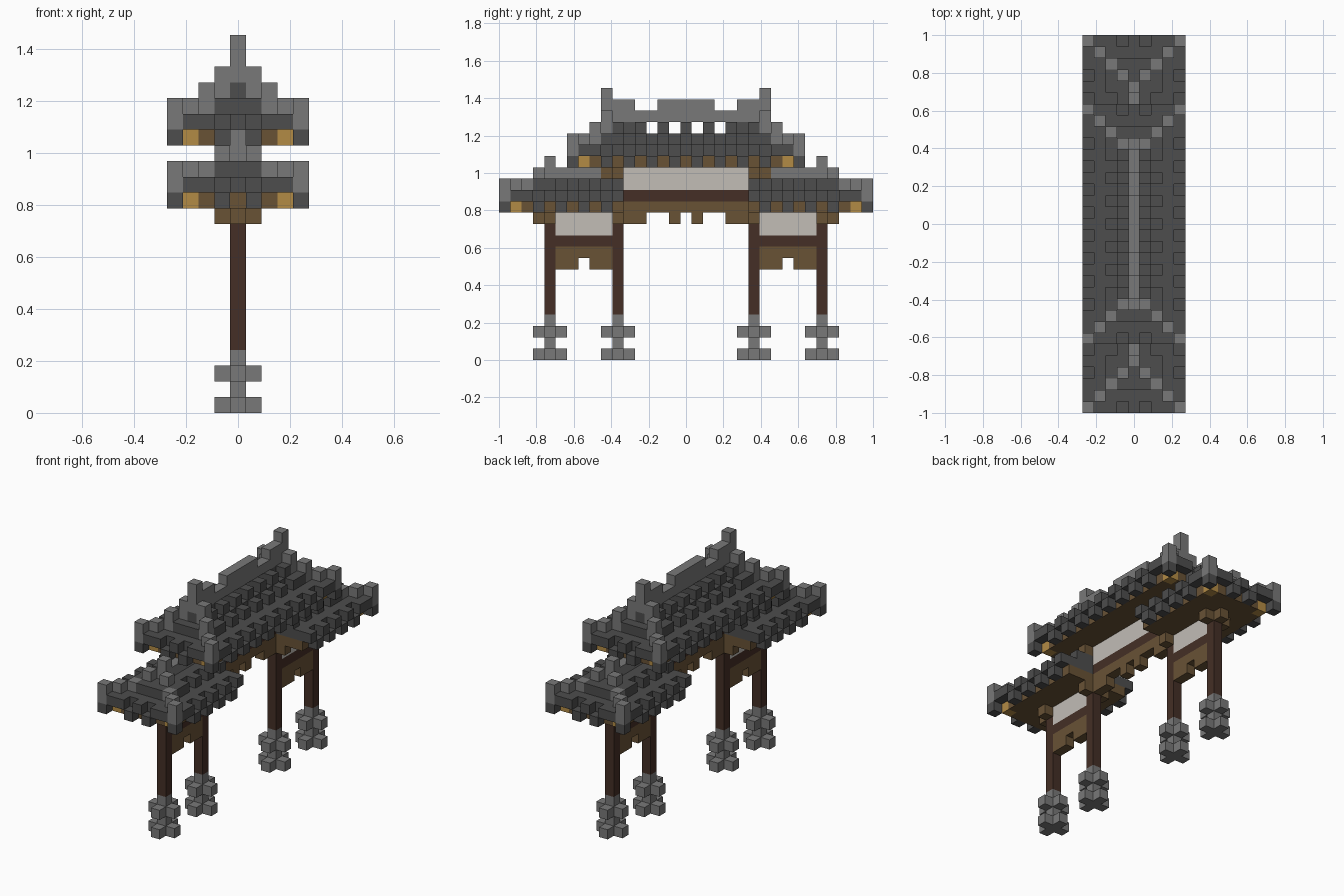
import bpy, bmesh
from mathutils import Vector

if "Cube" in bpy.data.objects:
    bpy.data.objects.remove(bpy.data.objects["Cube"], do_unlink=True)

U = 2 / 33  # edge of one block
COLOURS = {
    "dark_tile": (0.075, 0.075, 0.075),
    "grey_stone": (0.19, 0.19, 0.19),
    "dark_wood": (0.058, 0.028, 0.019),
    "tan_wood": (0.14, 0.085, 0.036),
    "gold_trim": (0.45, 0.26, 0.06),
    "white_plaster": (0.54, 0.51, 0.47),
}
materials = {}
for name, rgb in COLOURS.items():
    m = bpy.data.materials.new(name)
    m.use_nodes = True
    m.diffuse_color = (*rgb, 1)
    bsdf = next(n for n in m.node_tree.nodes if n.type == 'BSDF_PRINCIPLED')
    bsdf.inputs["Base Color"].default_value = (*rgb, 1)
    bsdf.inputs["Roughness"].default_value = 0.9
    materials[name] = m

cells = {}  # (x, y, z) -> (part, colour)


def fill(part, colour, xs, ys, zs):
    """Fill a block range, mirrored to both sides in x and y."""
    for x in xs:
        for y in ys:
            for z in zs:
                for sx in (1, -1):
                    for sy in (1, -1):
                        cells[sx * x, sy * y, z] = (part, colour)


def span(a, b):
    return range(a, b + 1)


def cross(part, colour, y, z):
    fill(part, colour, [0], span(y - 1, y + 1), [z])
    fill(part, colour, [1], [y], [z])


def roof_height(x, y, end, steep):
    """Top layer above the eave at a column; alternate rows sit one step lower."""
    side, front = 4 - x, end - y
    d = min(side, front)
    along = x if front < side else y      # position along the eave
    low = along % 2 == 1 and abs(side - front) > 1
    if d == 0:
        return 0 if low else 1
    if d == 1:
        return 1
    if d == 2:
        return 1 if low else 2
    if steep:
        return 2 if low else 3
    return 2


def roof(part, start, end, eave, steep):
    for x in span(0, 4):
        for y in span(start, end):
            if x < 4 and y < end:
                corner = x == 3 and y == end - 1
                fill(part + "_soffit", "gold_trim" if corner else "tan_wood", [x], [y], [eave])
            top = roof_height(x, y, end, steep)
            low = eave if top == 0 else eave + 1
            fill(part + "_tiles", "dark_tile", [x], [y], span(low, eave + top))
    # upturned corners and stepped hip ridges
    hips = part + "_hip_ridges"
    fill(part + "_tiles", "dark_tile", [4], [end], [eave])
    fill(hips, "grey_stone", [4], [end], span(eave + 1, eave + 2))
    fill(hips, "grey_stone", [3], [end - 1], [eave + 2])
    fill(hips, "grey_stone", [2], [end - 2], span(eave + 2, eave + 2 + steep))
    fill(hips, "grey_stone", [1], [end - 3], span(eave + 2, eave + 3 + steep))


# Roofs
roof("lower_roof", 6, 16, 13, 0)
roof("upper_roof", 0, 10, 17, 1)
fill("lower_roof_ridge", "grey_stone", [0], span(6, 12), [16])
fill("lower_roof_ridge", "grey_stone", [0], [12], [17])
fill("upper_roof_ridge", "grey_stone", [0], span(0, 7), [21])
for part in (span(0, 2), span(5, 7)):
    fill("upper_roof_ridge", "grey_stone", [0], part, [22])
fill("upper_roof_ridge", "grey_stone", [0], [7], [23])

# Pillars with stone feet and brackets
for y, top in ((6, 16), (12, 12)):
    fill("pillars", "dark_wood", [0], [y], span(4, top))
    fill("pillar_feet", "grey_stone", [0], [y], span(0, 3))
    for z in (0, 2):
        cross("pillar_feet", "grey_stone", y, z)
    cross("brackets", "tan_wood", y, 12)
cross("brackets", "tan_wood", 6, 16)

# Side bays: plaster panel, beam and notched arch
fill("side_panels", "white_plaster", [0], span(7, 11), (11, 12))
fill("side_beams", "dark_wood", [0], span(7, 11), [10])
fill("side_arches", "tan_wood", [0], span(7, 11), [9])
fill("side_arches", "tan_wood", [0], (7, 8, 10, 11), [8])

# Centre bay
fill("centre_panel", "white_plaster", [0], span(0, 5), (15, 16))
fill("centre_beam", "dark_wood", [0], span(0, 5), [14])
fill("centre_lintel", "tan_wood", [0], span(0, 5), [13])
fill("centre_lintel", "tan_wood", [0], (1, 4, 5), [12])


# Turn each part's exposed block faces into a mesh
def build(part):
    bm = bmesh.new()
    verts = {}
    names = sorted({c for p, c in cells.values() if p == part})

    def vert(p):
        key = tuple(round(v * 2) for v in p)
        if key not in verts:
            verts[key] = bm.verts.new((p[0] * U, p[1] * U, (p[2] + 0.5) * U))
        return verts[key]

    for cell, (owner, colour) in cells.items():
        if owner != part:
            continue
        centre = Vector(cell)
        for axis in range(3):
            for sign in (1, -1):
                n = Vector((0, 0, 0))
                n[axis] = sign
                if tuple(round(v) for v in centre + n) in cells:
                    continue
                a = Vector((0, 0, 0))
                a[(axis + 1) % 3] = 0.5
                b = n.cross(a)
                mid = centre + n / 2
                corners = [mid + a + b, mid - a + b, mid - a - b, mid + a - b]
                face = bm.faces.new([vert(p) for p in corners])
                face.material_index = names.index(colour)
    mesh = bpy.data.meshes.new(part)
    bm.to_mesh(mesh)
    bm.free()
    for name in names:
        mesh.materials.append(materials[name])
    bpy.context.collection.objects.link(bpy.data.objects.new(part, mesh))


for part in sorted({p for p, c in cells.values()}):
    build(part)
